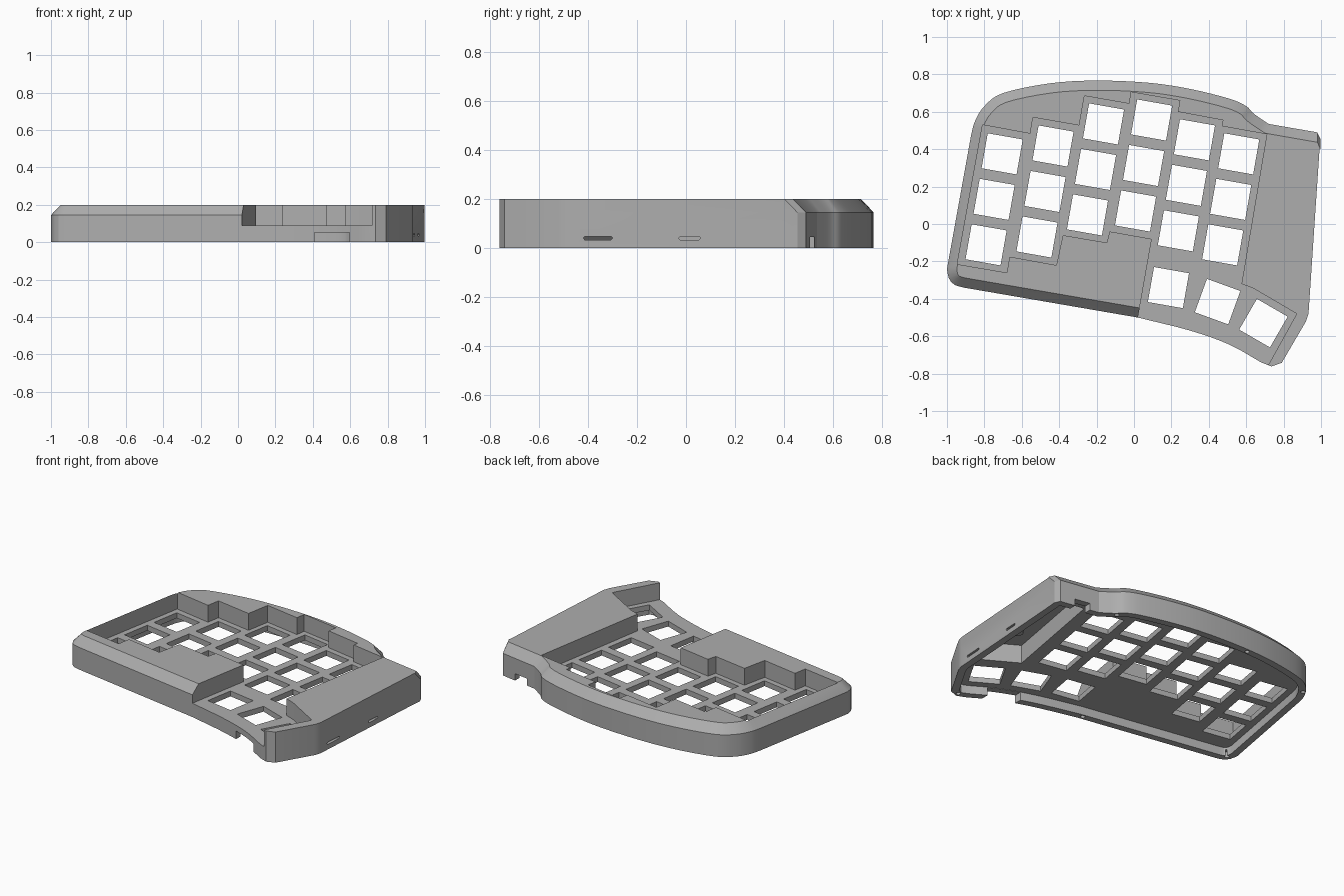
import bpy, bmesh, math
from mathutils import Matrix, Vector

cube = bpy.data.objects.get("Cube")
if cube:
    bpy.data.objects.remove(cube, do_unlink=True)

grey = bpy.data.materials.new("case_grey")
grey.use_nodes = True
grey.diffuse_color = (0.42, 0.42, 0.42, 1)
grey.node_tree.nodes["Principled BSDF"].inputs["Base Color"].default_value = (0.42, 0.42, 0.42, 1)

FLOOR, PLATE, SHOULDER, TOP = 0.055, 0.09, 0.145, 0.2
TILT = math.radians(-10)


def smooth_path(pts, steps=4):
    """Catmull-Rom curve through the points."""
    p = [Vector(q) for q in pts]
    p = [2 * p[0] - p[1]] + p + [2 * p[-1] - p[-2]]
    out = []
    for a, b, c, d in zip(p, p[1:], p[2:], p[3:]):
        for k in range(steps):
            t = k / steps
            out.append(0.5 * (2 * b + (c - a) * t + (2 * a - 5 * b + 4 * c - d) * t * t
                              + (3 * b - a - 3 * c + d) * t ** 3))
    return out + [p[-2]]


def inset(loop, dist):
    """Mitred inward offset of a counter-clockwise loop."""
    out = []
    for i, p in enumerate(loop):
        a = (p - loop[i - 1]).normalized()
        b = (loop[(i + 1) % len(loop)] - p).normalized()
        na, nb = Vector((-a.y, a.x)), Vector((-b.y, b.x))
        out.append(p + (na + nb) * dist / (1 + na.dot(nb)))
    return out


def add_rings(bm, rings):
    """Closed solid from stacked rings of equal length."""
    vs = [[bm.verts.new(c) for c in r] for r in rings]
    n = len(vs[0])
    for lo, hi in zip(vs, vs[1:]):
        for i in range(n):
            j = (i + 1) % n
            bm.faces.new((lo[i], lo[j], hi[j], hi[i]))
    bm.faces.new(vs[0][::-1])
    bm.faces.new(vs[-1])


def prism(bm, loop, z0, z1, matrix=Matrix()):
    add_rings(bm, [[matrix @ Vector((p[0], p[1], z)) for p in loop] for z in (z0, z1)])


def finish(name, bm):
    bmesh.ops.recalc_face_normals(bm, faces=bm.faces)
    mesh = bpy.data.meshes.new(name)
    bm.to_mesh(mesh)
    bm.free()
    ob = bpy.data.objects.new(name, mesh)
    mesh.materials.append(grey)
    bpy.context.collection.objects.link(ob)
    return ob


def cut(target, bm, name):
    tool = finish(name, bm)
    tool.hide_render = True
    mod = target.modifiers.new(name, 'BOOLEAN')
    mod.operation, mod.solver, mod.object = 'DIFFERENCE', 'EXACT', tool
    bpy.context.view_layer.objects.active = target
    bpy.ops.object.modifier_apply(modifier=name)
    bpy.data.objects.remove(tool, do_unlink=True)


def circle(x, y, r, n=16):
    return [(x + r * math.cos(k * math.tau / n), y + r * math.sin(k * math.tau / n)) for k in range(n)]


# Case outline, counter-clockwise from the front left corner
thumb_edge = smooth_path([(0.02, -0.5), (0.3, -0.57), (0.51, -0.645), (0.68, -0.74)])
right_edge = [Vector(p) for p in [(0.735, -0.762), (0.79, -0.742), (0.92, -0.52), (0.933, -0.48),
                                  (0.992, 0.4), (0.997, 0.455), (0.98, 0.49)]]
back_edge = smooth_path([(0.72, 0.535), (0.64, 0.59), (0.6, 0.63), (0.51, 0.67), (0.3, 0.722),
                         (0.08, 0.755), (-0.2, 0.767), (-0.45, 0.752), (-0.7, 0.7), (-0.8, 0.63),
                         (-0.85, 0.55), (-0.87, 0.48)])
corner = smooth_path([(-1, -0.24), (-0.99, -0.29), (-0.96, -0.325), (-0.91, -0.34)], 2)
outline = thumb_edge + right_edge + back_edge + corner

# Solid body with a sloped shoulder on the front, left and back edges
shoulder = []
for p, q in zip(outline, inset(outline, 0.052)):
    if p.x > 0.97 and p.y > 0.42:
        q = p + Vector((0, -0.053))
    elif p.x > 0.6 and p.y < 0.45:
        q = p
    shoulder.append(q)
bm = bmesh.new()
add_rings(bm, [[(p.x, p.y, 0) for p in outline], [(p.x, p.y, SHOULDER) for p in outline],
               [(p.x, p.y, TOP) for p in shoulder]])
case = finish("keyboard_case", bm)

# Stepped key well, open towards the thumb edge
bm = bmesh.new()
prism(bm, [(-0.81, 0.53), (-0.945, -0.215), (-0.68, -0.26), (-0.665, -0.175), (-0.415, -0.22),
           (-0.38, -0.06), (-0.145, -0.10), (-0.13, -0.04), (0.095, -0.08), (-0.05, -0.9),
           (0.637, -0.9), (0.87, -0.48), (0.64, -0.345), (0.575, -0.32), (0.71, 0.48), (0.47, 0.523),
           (0.475, 0.555), (0.235, 0.6), (0.245, 0.66), (-0.015, 0.705), (-0.025, 0.643),
           (-0.265, 0.685), (-0.293, 0.527), (-0.54, 0.57), (-0.555, 0.483)], PLATE, 0.4)
cut(case, bm, "key_well")

# Hollow underside
bm = bmesh.new()
prism(bm, inset(outline, 0.045), -0.1, FLOOR)
cut(case, bm, "underside")

# Deeper chamber under the raised right wing
bm = bmesh.new()
prism(bm, [(0.755, 0.44), (0.94, 0.415), (0.885, -0.44), (0.66, -0.31), (0.625, -0.29)], 0.02, 0.175)
cut(case, bm, "wing_chamber")

# Key openings: six columns of three, then three fanned thumb keys
keys = []
step = Matrix.Rotation(TILT, 2) @ Vector((0, 0.247))
for top in [(-0.705, 0.375), (-0.433, 0.417), (-0.163, 0.535),
            (0.094, 0.556), (0.323, 0.45), (0.56, 0.375)]:
    keys += [(Vector(top) - step * row, TILT) for row in range(3)]
for k, pos in enumerate([(0.184, -0.34), (0.447, -0.415), (0.692, -0.53)]):
    keys.append((Vector(pos), TILT * (k + 1)))
bm = bmesh.new()
h = 0.095
for pos, angle in keys:
    prism(bm, [(-h, -h), (h, -h), (h, h), (-h, h)], 0.01, 0.12,
          Matrix.Translation(pos.to_3d()) @ Matrix.Rotation(angle, 4, 'Z'))
cut(case, bm, "key_openings")

# Cable notches in the front and back walls
bm = bmesh.new()
prism(bm, [(0.41, -0.9), (0.595, -0.9), (0.595, -0.52), (0.41, -0.52)], -0.1, 0.053)
prism(bm, [(0.78, 0.42), (0.88, 0.42), (0.88, 0.6), (0.78, 0.6)], -0.1, 0.045)
cut(case, bm, "cable_notches")

# Slots through the right wall, extruded along x
along_x = Matrix(((0, 0, 1, 0), (1, 0, 0, 0), (0, 1, 0, 0), (0, 0, 0, 1)))
bm = bmesh.new()
for y0, y1 in [(-0.42, -0.3), (-0.03, 0.06)]:
    e = 0.006
    prism(bm, [(y0, 0.04), (y0 + e, 0.033), (y1 - e, 0.033), (y1, 0.04),
               (y1 - e, 0.047), (y0 + e, 0.047)], 0.85, 1.1, along_x)
cut(case, bm, "side_slots")

# Screw holes in the lower rim
bm = bmesh.new()
for x, y in [(-0.955, -0.285), (0.0, -0.472), (0.74, -0.735), (0.62, 0.58), (-0.25, 0.743), (-0.81, 0.59)]:
    prism(bm, circle(x, y, 0.014), -0.1, 0.04)
cut(case, bm, "screw_holes")

# Mounting boss inside the wing
bm = bmesh.new()
prism(bm, circle(0.8, -0.12, 0.035, 20), 0.12, 0.18)
boss = finish("wing_boss", bm)

for ob in (case, boss):
    bpy.ops.object.select_all(action='DESELECT')
    ob.select_set(True)
    bpy.context.view_layer.objects.active = ob
    bpy.ops.object.shade_smooth_by_angle(angle=math.radians(20))
